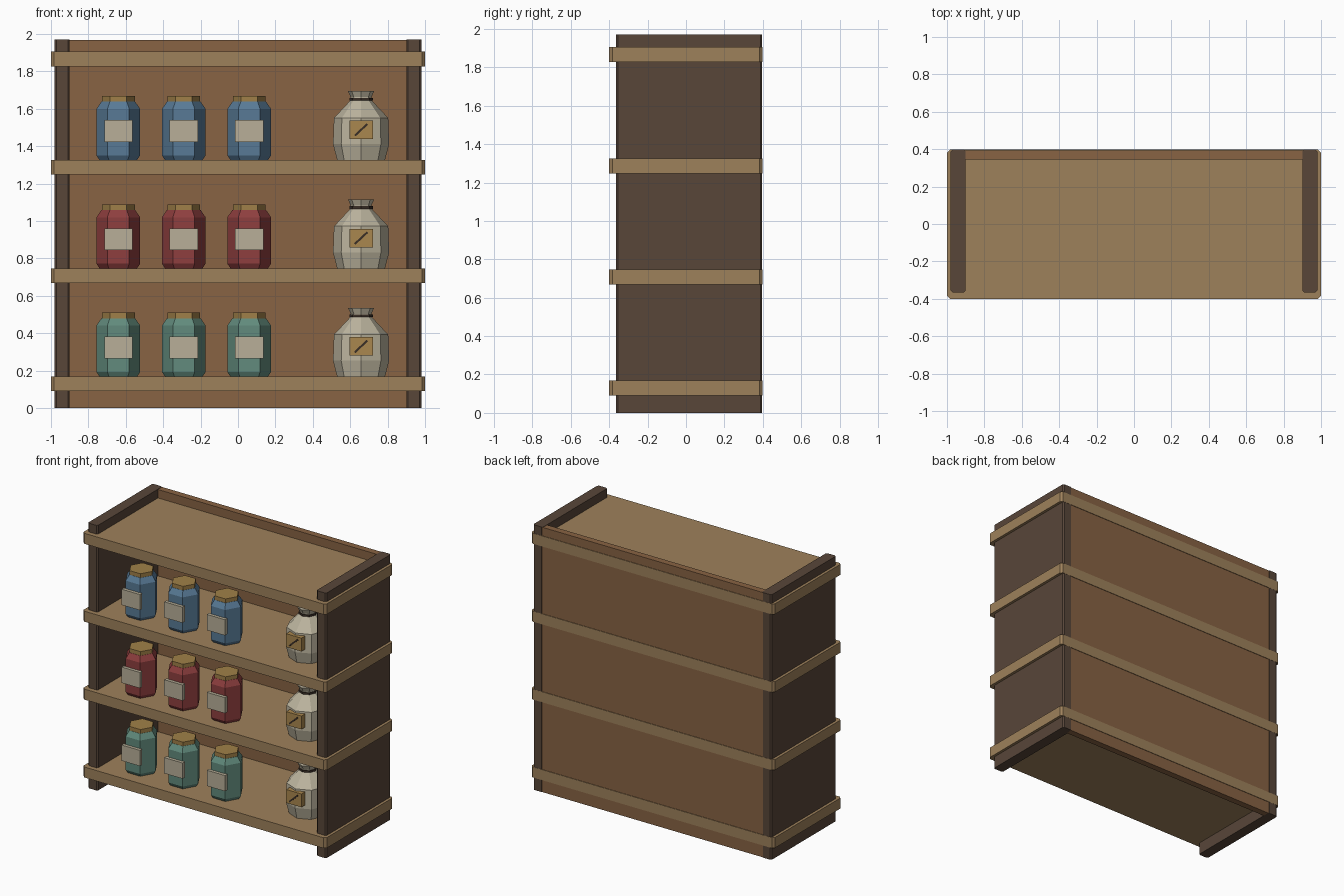
import bpy, bmesh
from math import pi, cos, sin, radians
from mathutils import Matrix

if "Cube" in bpy.data.objects:
    bpy.data.objects.remove(bpy.data.objects["Cube"])


def material(name, rgb):
    lin = [(c / 255 / 12.92) if c < 10 else ((c / 255 + 0.055) / 1.055) ** 2.4 for c in rgb]
    m = bpy.data.materials.new(name)
    m.diffuse_color = (*lin, 1)
    m.use_nodes = True
    m.node_tree.nodes["Principled BSDF"].inputs["Base Color"].default_value = m.diffuse_color
    return m


PLANK = material("plank", (158, 129, 91))
POST = material("dark_wood", (88, 70, 57))
BACK = material("back_wood", (136, 99, 67))
LID = material("lid", (160, 128, 72))
PAPER = material("paper", (184, 175, 152))
SACK = material("sackcloth", (188, 180, 158))
TAG = material("tag", (170, 135, 78))
TIE = material("tie", (58, 46, 38))
GLASS = [material("green_glass", (98, 139, 125)),
         material("red_glass", (142, 62, 62)),
         material("blue_glass", (88, 122, 150))]


def finish(name, bm, mat):
    bmesh.ops.recalc_face_normals(bm, faces=bm.faces)
    me = bpy.data.meshes.new(name)
    bm.to_mesh(me)
    bm.free()
    me.materials.append(mat)
    ob = bpy.data.objects.new(name, me)
    bpy.context.collection.objects.link(ob)
    return ob


def box(name, lo, hi, mat, bevel=0, tilt=0):
    """Box between two corners, optional chamfer on the upright edges."""
    bm = bmesh.new()
    size = [b - a for a, b in zip(lo, hi)]
    mid = [(a + b) / 2 for a, b in zip(lo, hi)]
    bmesh.ops.create_cube(bm, size=1)
    bmesh.ops.scale(bm, vec=size, verts=bm.verts)
    if bevel:
        upright = [e for e in bm.edges
                   if abs(e.verts[0].co.z - e.verts[1].co.z) > 1e-4]
        bmesh.ops.bevel(bm, geom=upright, offset=bevel, segments=1, affect='EDGES')
    bmesh.ops.transform(bm, matrix=Matrix.Translation(mid) @ Matrix.Rotation(tilt, 4, 'Y'),
                        verts=bm.verts)
    return finish(name, bm, mat)


def turned(name, profile, sides, at, mat):
    """Low-poly solid of revolution from (radius, height) points."""
    bm = bmesh.new()
    rings = [[bm.verts.new((at[0] + r * cos(2 * pi * i / sides),
                            at[1] + r * sin(2 * pi * i / sides),
                            at[2] + z)) for i in range(sides)] for r, z in profile]
    for a, b in zip(rings, rings[1:]):
        for i in range(sides):
            j = (i + 1) % sides
            bm.faces.new((a[i], a[j], b[j], b[i]))
    bm.faces.new(rings[0])
    bm.faces.new(rings[-1])
    return finish(name, bm, mat)


# Frame: two side walls and the back panel
for side, x in (("left", -0.94), ("right", 0.94)):
    box(side + "_side", (x - 0.04, -0.365, 0), (x + 0.04, 0.397, 1.97), POST, 0.01)
box("back_panel", (-0.91, 0.345, 0), (0.91, 0.394, 1.968), BACK)

# Shelf boards run through the frame
TOPS = [0.168 + 0.579 * i for i in range(4)]
for i, z in enumerate(TOPS):
    box(f"shelf_{i + 1}", (-1, -0.4, z - 0.078), (1, 0.398, z), PLANK, 0.016)

# Goods on the three lower shelves
for row, z in enumerate(TOPS[:3]):
    # Jars with lid and paper label
    for col, x in enumerate((-0.64, -0.29, 0.06)):
        tag, at = f"{row + 1}_{col + 1}", (x, -0.22, z)
        turned("jar_" + tag, [(0.1, 0), (0.117, 0.025), (0.117, 0.273), (0.09, 0.312)],
               6, at, GLASS[row])
        turned("jar_lid_" + tag, [(0.088, 0.311), (0.088, 0.342)], 6, at, LID)
        box("jar_label_" + tag, (x - 0.075, -0.345, z + 0.097),
            (x + 0.075, -0.318, z + 0.214), PAPER)

    # Tied sack with a tag
    x, tag = 0.658, str(row + 1)
    turned("sack_" + tag, [(0.128, 0), (0.15, 0.085), (0.145, 0.225), (0.058, 0.318),
                           (0.055, 0.336), (0.07, 0.368)], 8, (x, -0.12, z), SACK)
    turned("sack_tie_" + tag, [(0.063, 0.318), (0.063, 0.332)], 8, (x, -0.12, z), TIE)
    box("sack_tag_" + tag, (x - 0.063, -0.285, z + 0.112), (x + 0.063, -0.24, z + 0.211), TAG)
    box("tag_stroke_" + tag, (x - 0.046, -0.291, z + 0.156), (x + 0.046, -0.28, z + 0.167),
        TIE, tilt=radians(-43))
